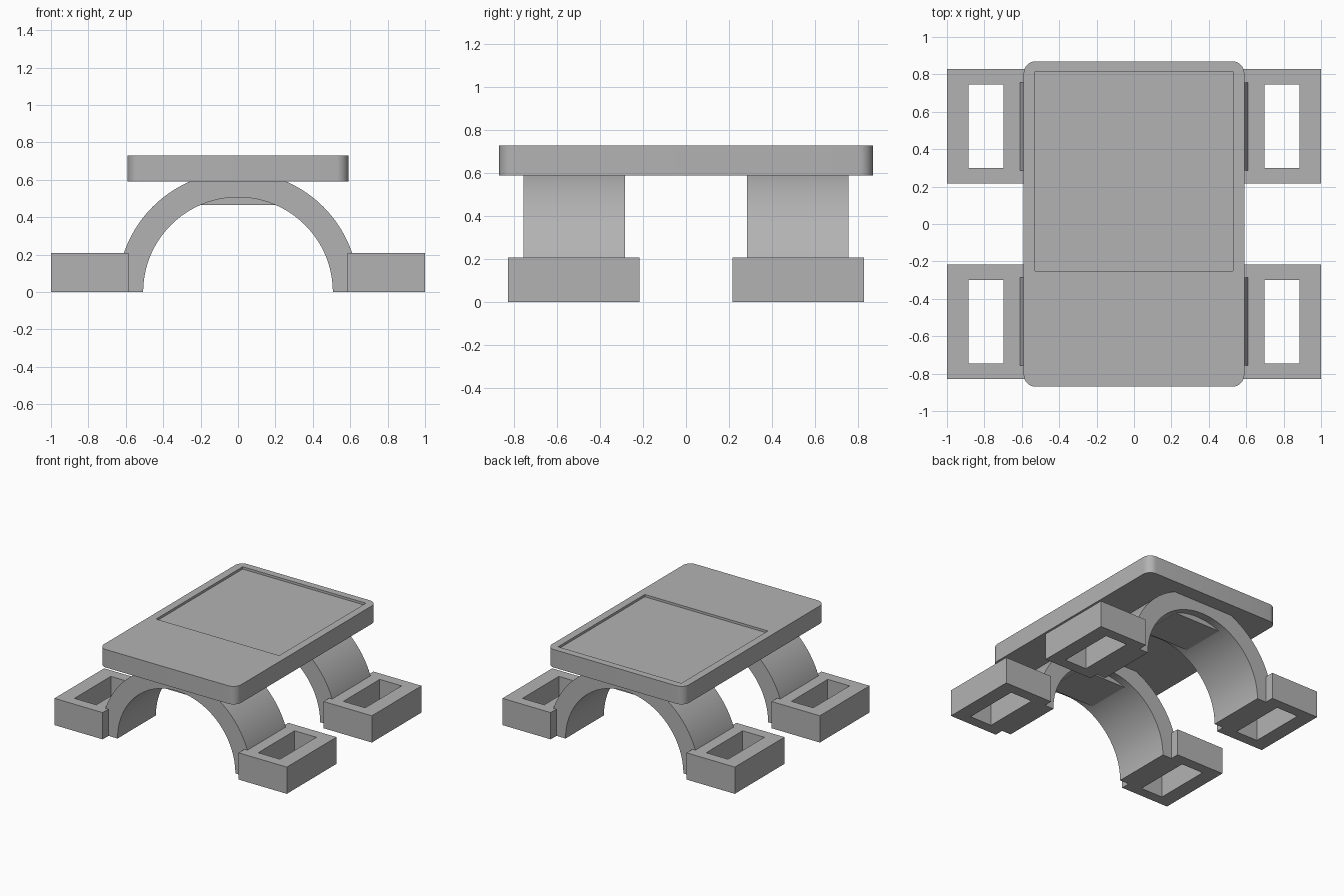
import bpy, bmesh
from math import cos, sin, pi, radians
from mathutils import Matrix, Vector

if "Cube" in bpy.data.objects:
    bpy.data.objects.remove(bpy.data.objects["Cube"], do_unlink=True)

# Single grey material
grey = bpy.data.materials.new("plain grey")
grey.use_nodes = True
grey.diffuse_color = (0.45, 0.45, 0.45, 1)
grey.node_tree.nodes["Principled BSDF"].inputs["Base Color"].default_value = grey.diffuse_color


def finish(name, bm):
    bmesh.ops.recalc_face_normals(bm, faces=bm.faces)
    mesh = bpy.data.meshes.new(name)
    bm.to_mesh(mesh)
    bm.free()
    mesh.materials.append(grey)
    obj = bpy.data.objects.new(name, mesh)
    bpy.context.collection.objects.link(obj)
    return obj


def box(name, low, high, corner=0):
    """Box between two corners, optionally with rounded upright edges."""
    low, high = Vector(low), Vector(high)
    bm = bmesh.new()
    bmesh.ops.create_cube(bm, size=1, matrix=Matrix.Translation((low + high) / 2)
                          @ Matrix.Diagonal((*(high - low), 1)))
    if corner:
        upright = [e for e in bm.edges if abs(e.verts[0].co.z - e.verts[1].co.z) > 0.01]
        bmesh.ops.bevel(bm, geom=upright, offset=corner, segments=8,
                        profile=0.5, affect='EDGES')
    return finish(name, bm)


def activate(obj):
    bpy.ops.object.select_all(action='DESELECT')
    obj.select_set(True)
    bpy.context.view_layer.objects.active = obj


def cut(obj, cutter):
    cutter.hide_render = True
    mod = obj.modifiers.new("cut", 'BOOLEAN')
    mod.operation = 'DIFFERENCE'
    mod.solver = 'EXACT'
    mod.object = cutter
    activate(obj)
    bpy.ops.object.modifier_apply(modifier=mod.name)
    bpy.data.objects.remove(cutter, do_unlink=True)


def smooth(obj):
    activate(obj)
    bpy.ops.object.shade_smooth_by_angle(angle=radians(30))


def arch(name, inner, outer, y0, y1, steps=64):
    """Half ring standing on the ground, extruded along y."""
    angles = [pi * i / steps for i in range(steps + 1)]
    bm = bmesh.new()
    rows = [[bm.verts.new((r * cos(a), y, r * sin(a))) for r, y in
             ((inner, y0), (outer, y0), (outer, y1), (inner, y1))] for a in angles]
    for a, b in zip(rows, rows[1:]):
        for k in range(4):
            n = (k + 1) % 4
            bm.faces.new((a[k], a[n], b[n], b[k]))
    bm.faces.new(rows[0])
    bm.faces.new(rows[-1])
    return finish(name, bm)


# Top plate with a shallow rectangular recess
plate = box("top_plate", (-0.59, -0.87, 0.59), (0.59, 0.87, 0.73), corner=0.065)
cut(plate, box("recess_cutter", (-0.53, -0.25, 0.712), (0.53, 0.815, 0.8)))
smooth(plate)

# Two arched supports, each with a flat crown pad and a pair of slotted feet
for end, sy in (("front", -1), ("back", 1)):
    y0, y1 = sorted((sy * 0.285, sy * 0.757))
    smooth(arch(end + "_arch", 0.507, 0.645, y0, y1))
    box(end + "_crown_pad", (-0.2, y0 + 0.06, 0.465), (0.2, y1 - 0.06, 0.6))
    for side, sx in (("left", 1), ("right", -1)):
        def span(x0, x1, ya, yb, z0, z1):
            xs, ys = sorted((sx * x0, sx * x1)), sorted((sy * ya, sy * yb))
            return (xs[0], ys[0], z0), (xs[1], ys[1], z1)
        foot = box(f"{end}_{side}_foot", *span(0.585, 1, 0.217, 0.828, 0, 0.208))
        cut(foot, box("slot_cutter", *span(0.697, 0.885, 0.3, 0.747, -0.1, 0.4)))
